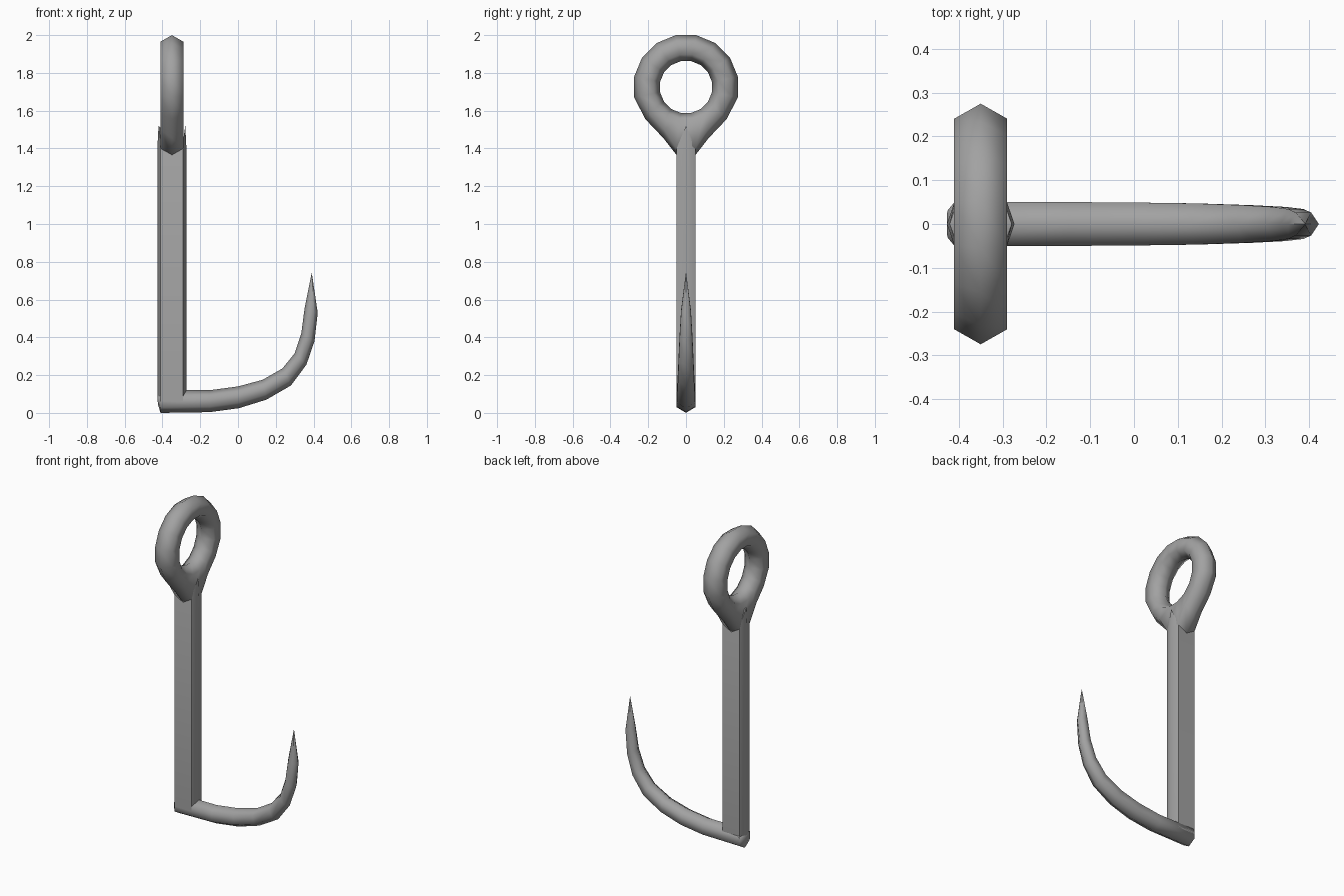
import bpy, bmesh, math
from mathutils import Vector

cube = bpy.data.objects.get("Cube")
if cube:
    bpy.data.objects.remove(cube, do_unlink=True)

steel = bpy.data.materials.new("grey_steel")
steel.use_nodes = True
colour = (0.36, 0.36, 0.36, 1)
steel.diffuse_color = colour
bsdf = next(n for n in steel.node_tree.nodes if n.type == 'BSDF_PRINCIPLED')
bsdf.inputs["Base Color"].default_value = colour

SHAFT_X = -0.35


def loft(name, sections, closed=False):
    """Skin a row of equal-sided cross-sections, as a tube or a closed ring."""
    bm = bmesh.new()
    rows = [[bm.verts.new(p) for p in s] for s in sections]
    pairs = list(zip(rows, rows[1:]))
    if closed:
        pairs.append((rows[-1], rows[0]))
    else:
        bm.faces.new(rows[0])
        bm.faces.new(rows[-1])
    for a, b in pairs:
        for i in range(len(a)):
            j = (i + 1) % len(a)
            bm.faces.new((a[i], a[j], b[j], b[i]))
    bmesh.ops.remove_doubles(bm, verts=bm.verts, dist=0.0005)
    bmesh.ops.recalc_face_normals(bm, faces=bm.faces)
    mesh = bpy.data.meshes.new(name)
    bm.to_mesh(mesh)
    bm.free()
    mesh.materials.append(steel)
    obj = bpy.data.objects.new(name, mesh)
    bpy.context.collection.objects.link(obj)
    bpy.ops.object.select_all(action='DESELECT')
    bpy.context.view_layer.objects.active = obj
    obj.select_set(True)
    bpy.ops.object.shade_smooth_by_angle(angle=math.radians(65))
    return obj


# Shaft: flattened six-sided bar whose side ridges run up over the eye
outline = [(0.077, 0), (0.06, 0.05), (-0.06, 0.05),
           (-0.077, 0), (-0.06, -0.05), (0.06, -0.05)]
bottom = [(SHAFT_X + x, y, 0.06) for x, y in outline]
collar = [(SHAFT_X + x, y, 1.4) for x, y in outline]
top = [(SHAFT_X + x * 0.92, y * 0.9, 1.41 if y else 1.52) for x, y in outline]
loft("shaft", [bottom, collar, top])

# Eye: six-sided ring with its lower outside drawn down into the shaft
SEGMENTS, MAJOR, MINOR, EYE_Z = 16, 0.21, 0.07, 1.725
tail = [  # outer ridge and outer shoulder, as (y, z), from the bottom up
    ((0.046, 1.36), (0.05, 1.4)),
    ((0.12, 1.455), (0.115, 1.5)),
    ((0.215, 1.555), (0.19, 1.58)),
]
eye = []
for i in range(SEGMENTS):
    a = math.tau * (i + 0.5) / SEGMENTS
    step = min(i, SEGMENTS - 1 - i)
    side = 1 if i < SEGMENTS / 2 else -1
    section = []
    for k in range(6):
        b = math.tau * k / 6
        r = MAJOR + MINOR * math.cos(b)
        y, z = r * math.sin(a), EYE_Z - r * math.cos(a)
        if step < len(tail) and k in (0, 1, 5):
            y, z = tail[step][0 if k == 0 else 1]
            y *= side
        section.append((SHAFT_X + MINOR * math.sin(b), y, z))
    eye.append(section)
loft("eye", eye, closed=True)

# Hook: six-sided tapering bend, given by inner edge, outer edge, half width
bend = [
    ((-0.427, 0.085), (-0.424, 0.045), 0.03),
    ((-0.41, 0.12), (-0.41, 0.0), 0.05),
    ((-0.15, 0.12), (-0.15, 0.004), 0.05),
    ((0.0, 0.14), (0.005, 0.025), 0.049),
    ((0.13, 0.175), (0.15, 0.07), 0.047),
    ((0.235, 0.235), (0.28, 0.145), 0.043),
    ((0.3, 0.315), (0.362, 0.255), 0.039),
    ((0.335, 0.42), (0.405, 0.38), 0.034),
    ((0.352, 0.55), (0.422, 0.53), 0.026),
    ((0.39, 0.74), (0.391, 0.74), 0.001),
]
hook = []
for inner, outer, half in bend:
    p, q = Vector((inner[0], 0, inner[1])), Vector((outer[0], 0, outer[1]))
    mid, arm = (p + q) / 2, (p - q) / 2
    hook.append([mid + arm * math.cos(math.tau * k / 6)
                 + Vector((0, half * math.sin(math.tau * k / 6) / math.sin(math.pi / 3), 0))
                 for k in range(6)])
loft("hook_bend", hook)
